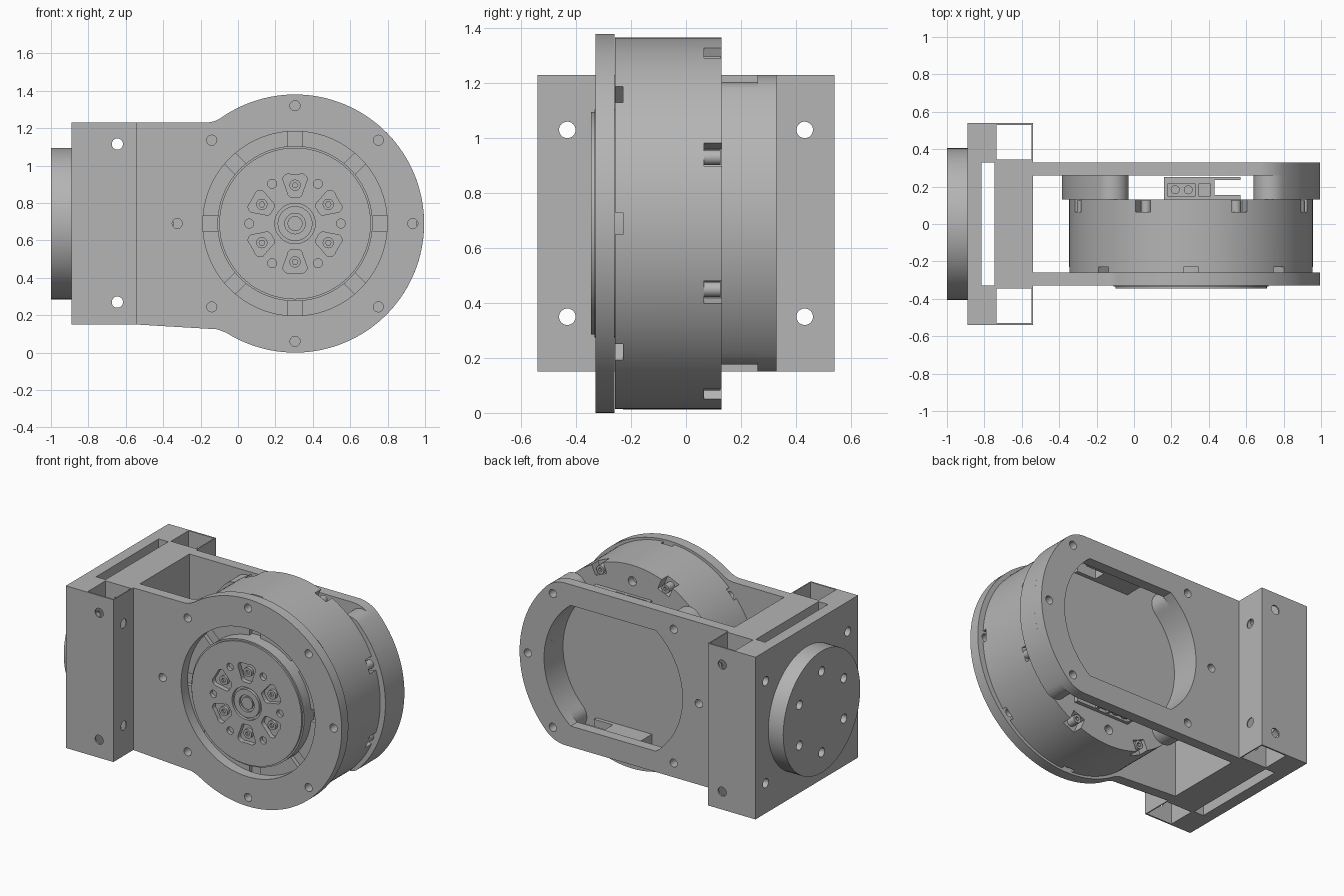
import bpy, bmesh
from math import sin, cos, pi, radians, atan2, sqrt
from mathutils import Vector

if "Cube" in bpy.data.objects:
    bpy.data.objects.remove(bpy.data.objects["Cube"])

grey = bpy.data.materials.new("machined grey")
grey.use_nodes = True
COLOUR = (0.46, 0.46, 0.46, 1)
grey.diffuse_color = COLOUR
grey.node_tree.nodes["Principled BSDF"].inputs["Base Color"].default_value = COLOUR

CX, CZ, R = 0.305, 0.69, 0.69       # motor axis and flange radius
BOLT_R = 0.63


def arc(cx, cy, r, a0, a1, n=24):
    """Points on an arc, angles in degrees."""
    return [(cx + r * cos(radians(a0 + (a1 - a0) * i / n)),
             cy + r * sin(radians(a0 + (a1 - a0) * i / n))) for i in range(n + 1)]


def circle(cx, cy, r, n=32):
    return arc(cx, cy, r, 0, 360, n)[:-1]


def rect(x0, y0, x1, y1):
    return [(x0, y0), (x1, y0), (x1, y1), (x0, y1)]


def polar(r, deg):
    return CX + r * cos(radians(deg)), CZ + r * sin(radians(deg))


def turned(points, deg):
    """Place (radial, sideways) points around the motor axis."""
    c, s = cos(radians(deg)), sin(radians(deg))
    return [(CX + u * c - v * s, CZ + u * s + v * c) for u, v in points]


def make(name, prisms):
    """Build an object from prisms: (outline, low, high, axis)."""
    bm = bmesh.new()
    place = {"x": lambda a, b, h: (h, a, b), "y": lambda a, b, h: (a, h, b),
             "z": lambda a, b, h: (a, b, h)}
    for outline, low, high, axis in prisms:
        rings = [[bm.verts.new(place[axis](a, b, h)) for a, b in outline] for h in (low, high)]
        bm.faces.new(rings[0])
        bm.faces.new(rings[1])
        for i in range(len(outline)):
            j = (i + 1) % len(outline)
            bm.faces.new((rings[0][i], rings[0][j], rings[1][j], rings[1][i]))
    bmesh.ops.recalc_face_normals(bm, faces=bm.faces)
    mesh = bpy.data.meshes.new(name)
    bm.to_mesh(mesh)
    bm.free()
    mesh.materials.append(grey)
    obj = bpy.data.objects.new(name, mesh)
    bpy.context.collection.objects.link(obj)
    return obj


def part(name, prisms, cuts=()):
    """Build a part, cut it, and shade it."""
    obj = make(name, prisms)
    bpy.ops.object.select_all(action="DESELECT")
    bpy.context.view_layer.objects.active = obj
    obj.select_set(True)
    if cuts:
        cutter = make(name + "_cutter", cuts)
        cutter.hide_render = True
        mod = obj.modifiers.new("cut", "BOOLEAN")
        mod.operation, mod.solver, mod.use_self = "DIFFERENCE", "EXACT", True
        mod.object = cutter
        bpy.ops.object.modifier_apply(modifier=mod.name)
        bpy.data.objects.remove(cutter)
    bpy.ops.object.shade_smooth_by_angle(angle=radians(30))
    return obj


# Mounting block with side channels, a lightening slot and cross holes
LOW, HIGH = 0.15, 1.23
cuts = [(rect(-0.815, -0.33, -0.745, 0.33), 0, 1.5, "z")]
for s in (-1, 1):
    cuts.append((rect(-0.735, min(s * 0.345, s * 0.53), -0.547, max(s * 0.345, s * 0.53)), 0, 1.5, "z"))
    for z in (0.35, 1.03):
        cuts.append((circle(s * 0.432, z, 0.03), -1, -0.5, "x"))
for z in (0.27, 1.115):
    cuts.append((circle(-0.645, z, 0.03), -0.7, 0.7, "y"))
part("mounting_block", [(rect(-0.89, -0.54, -0.54, 0.54), LOW, HIGH, "z")], cuts)

# Round output boss with its bolt circle
part("mounting_boss", [(circle(0, CZ, 0.405, 96), -1.0, -0.889, "x")],
     [(circle(0.27 * cos(radians(a)), CZ + 0.27 * sin(radians(a)), 0.03, 24), -1.1, -0.85, "x")
      for a in range(30, 390, 60)])

# Front arm: straight plate blending into a round flange
H, F = 0.54, 0.15
dx = sqrt((R + F) ** 2 - (H + F) ** 2)
tangent = 180 - math_deg if (math_deg := atan2(H + F, dx) * 180 / pi) else 0
top = arc(CX - dx, CZ + H + F, F, -90, tangent - 180, 10)
bottom = [(x, 2 * CZ - z) for x, z in reversed(top)]
outline = [(-0.542, LOW)] + bottom + arc(CX, CZ, R, -tangent, tangent, 96)[1:-1] + top[::-1] + [(-0.542, HIGH)]
part("front_arm", [(outline, -0.33, -0.26, "y")],
     [(circle(CX, CZ, 0.493, 96), -0.5, 0, "y")] +
     [(circle(*polar(BOLT_R, a), 0.027, 20), -0.5, 0, "y") for a in range(0, 360, 45)])

# Back arm: straight plate with rounded end and a wide window
F = 0.2
dx = sqrt((R - F) ** 2 - (H - F) ** 2)
turn = atan2(H - F, dx) * 180 / pi
outline = ([(-0.542, LOW)] + arc(CX + dx, CZ - H + F, F, -90, -turn, 10)
           + arc(CX, CZ, R, -turn, turn, 32)[1:-1]
           + arc(CX + dx, CZ + H - F, F, turn, 90, 10) + [(-0.542, HIGH)])
window = arc(CX, CZ, 0.51, -52, 52, 30) + arc(CX, CZ, 0.51, 128, 232, 30)
back_bolts = [(circle(*polar(BOLT_R, a), 0.027, 20), 0.1, 0.5, "y")
              for a in (0, 45, 135, 180, 225, 315)]
part("back_arm", [(outline, 0.26, 0.33, "y")], [(window, 0, 0.5, "y")] + back_bolts)

# Crescent spacers between motor and back arm
for name, mid in (("outer_spacer", 0), ("inner_spacer", 180)):
    cap_a, cap_b = polar(0.6, mid + 45), polar(0.6, mid - 45)
    crescent = (arc(CX, CZ, R, mid - 45, mid + 45, 40)
                + arc(*cap_a, 0.09, mid + 45, mid + 225, 14)[1:-1]
                + arc(CX, CZ, 0.51, mid + 45, mid - 45, 40)
                + arc(*cap_b, 0.09, mid + 135, mid + 315, 14)[1:-1])
    part(name, [(crescent, 0.13, 0.261, "y")])

# Motor housing with radial front notches and clip recesses at the back
shell = [(CX + (x - CX) * 0.963, z) for x, z in circle(CX, CZ, 0.677, 128)]
cuts = []
for a in range(0, 360, 45):
    cuts.append((turned(rect(0.38, -0.04, 0.8, 0.04), a), -0.4, -0.23, "y"))
    cuts.append((turned(rect(0.6, -0.045, 0.8, 0.045), a + 22.5), 0.065, 0.3, "y"))
for s in (-1, 1):
    cuts.append((circle(CX, CZ + s * 0.57, 0.03, 20), 0.08, 0.3, "y"))
part("motor_housing", [(shell, -0.258, 0.13, "y")], cuts)

# Clip screws in the housing recesses
for i in range(8):
    x, z = polar(0.628, 22.5 + 45 * i)
    part("clip_screw", [(circle(x, z, 0.028, 16), 0.06, 0.125, "y")],
         [(circle(x, z, 0.014, 6), 0.105, 0.2, "y")])

# Rotor face with rounded triangular pockets, small holes and a centre bore
cuts, screws = [], []
for a in range(30, 390, 60):
    pocket = (arc(0.235, -0.035, 0.03, -90, 20, 6) + arc(0.235, 0.035, 0.03, -20, 90, 6)
              + arc(0.165, 0.015, 0.025, 90, 180, 6) + arc(0.165, -0.015, 0.025, 180, 270, 6))
    cuts.append((turned(pocket, a), -0.5, -0.315, "y"))
    cuts.append((circle(*polar(0.245, a + 30), 0.024, 20), -0.5, -0.32, "y"))
    screws.append(polar(0.205, a))
cuts.append((circle(CX, CZ, 0.108, 48), -0.5, -0.325, "y"))
part("rotor_face", [(circle(CX, CZ, 0.405, 96), -0.345, -0.25, "y")], cuts)
part("rotor_rim", [(circle(CX, CZ, 0.415, 96), -0.333, -0.23, "y")],
     [(circle(CX, CZ, 0.4, 96), -0.5, -0.2, "y")])
for x, z in screws:
    part("rotor_screw", [(circle(x, z, 0.03, 20), -0.335, -0.31, "y")],
         [(circle(x, z, 0.015, 6), -0.4, -0.32, "y")])
part("rotor_hub", [(circle(CX, CZ, 0.093, 48), -0.345, -0.32, "y")],
     [(circle(CX, CZ, 0.055, 32), -0.4, -0.33, "y")])
part("rotor_hub_pin", [(circle(CX, CZ, 0.04, 32), -0.34, -0.325, "y")])

# Cable connectors on the motor back
for s in (-1, 1):
    z0, z1 = sorted((CZ + s * 0.41, CZ + s * 0.48))
    zc, face = CZ + s * 0.48, sorted((CZ + s * 0.46, CZ + s * 0.5))
    part("connector_housing", [(rect(0.16, z0, 0.43, z1), 0.129, 0.235, "y")],
         [(rect(0.18, 0.15, 0.33, 0.215), *face, "z"),
          (rect(0.345, 0.15, 0.41, 0.215), *face, "z")])
    part("connector_ledge", [(rect(0.43, z0, 0.57, z1), 0.129, 0.155, "y"),
                             (rect(0.16, z0, 0.57, z1), 0.235, 0.25, "y")])
    for x in (0.22, 0.29):
        part("connector_pin", [(circle(x, 0.183, 0.024, 16), *sorted((zc - s * 0.03, zc - s * 0.005)), "z")])
